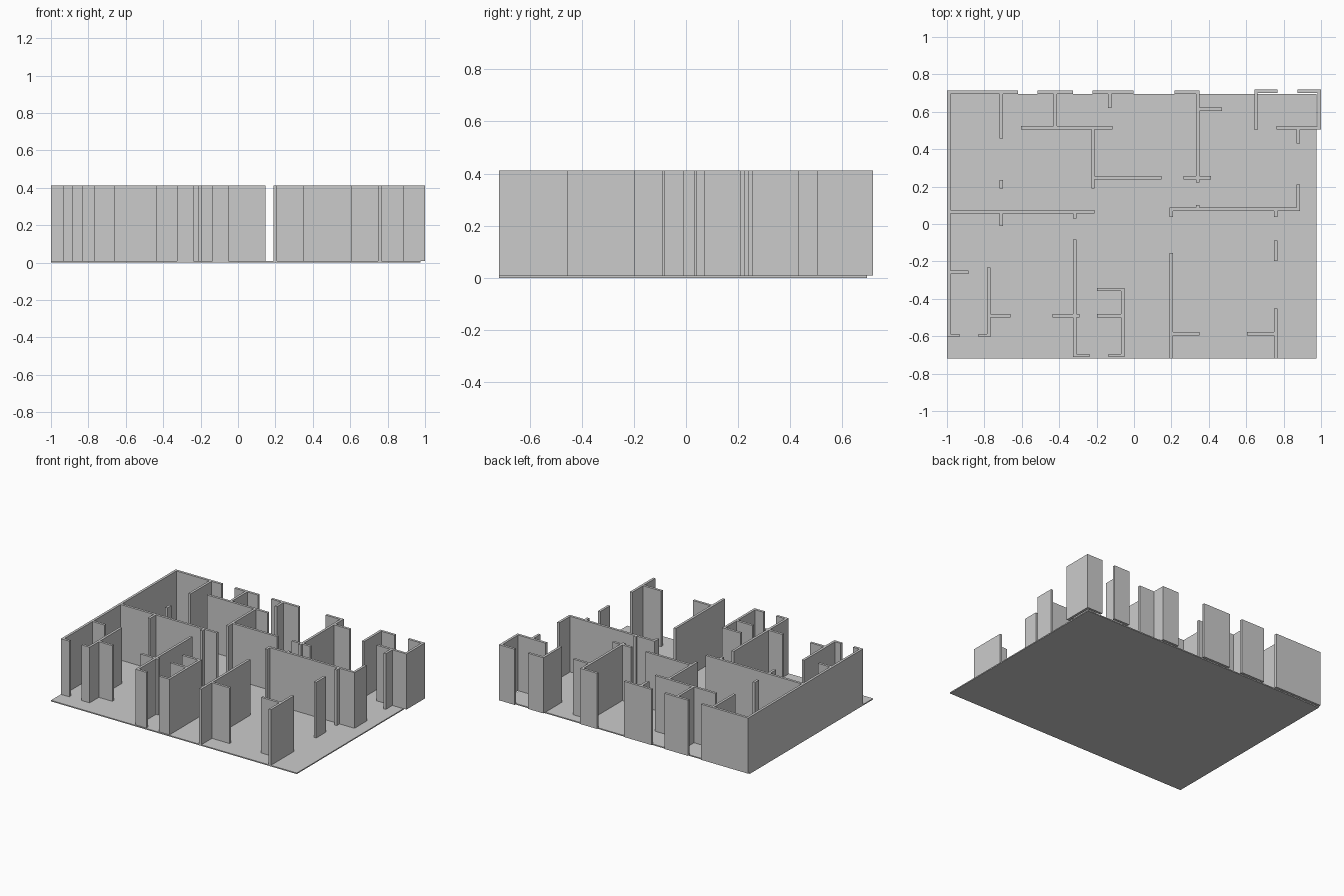
import bpy, bmesh

if "Cube" in bpy.data.objects:
    bpy.data.objects.remove(bpy.data.objects["Cube"])

FLOOR_TOP, WALL_BASE, WALL_TOP = 0.008, 0.01, 0.412
T = 0.018          # wall thickness
H = T / 2

# Walls along x: centre y -> list of (x start, x end)
along_x = [
    (0.705, [(-1, -0.62), (-0.516, -0.326), (-0.222, -0.002), (0.216, 0.35)]),
    (0.709, [(0.643, 0.768), (0.874, 1)]),
    (0.613, [(0.341, 0.471)]),
    (0.514, [(-0.604, -0.116), (0.761, 1)]),
    (0.247, [(-0.22, 0.146), (0.264, 0.413)]),
    (0.079, [(0.19, 0.887)]),
    (0.066, [(-0.991, -0.211)]),
    (-0.257, [(-0.991, -0.886)]),
    (-0.35, [(-0.198, -0.052)]),
    (-0.491, [(-0.777, -0.66), (-0.437, -0.291), (-0.198, -0.061)]),
    (-0.587, [(0.198, 0.35), (0.604, 0.758)]),
    (-0.596, [(-1, -0.932), (-0.832, -0.768)]),
    (-0.703, [(-0.326, -0.238), (-0.137, -0.052)]),
]

# Walls along y: centre x -> list of (y start, y end)
along_y = [
    (-0.991, [(-0.605, 0.714)]),
    (-0.777, [(-0.605, -0.233)]),
    (-0.709, [(0.457, 0.705), (0.19, 0.234), (-0.01, 0.066)]),
    (-0.422, [(0.514, 0.705)]),
    (-0.317, [(-0.712, -0.083), (0.03, 0.066)]),
    (-0.219, [(0.19, 0.514)]),
    (-0.13, [(0.62, 0.705)]),
    (-0.061, [(-0.712, -0.341)]),
    (0.199, [(-0.718, -0.155), (0.038, 0.088)]),
    (0.341, [(0.222, 0.714), (0.079, 0.102)]),
    (0.652, [(0.503, 0.718)]),
    (0.758, [(-0.718, -0.453), (-0.198, -0.088), (0.038, 0.079)]),
    (0.878, [(0.43, 0.514), (0.07, 0.211)]),
    (0.991, [(0.505, 0.718)]),
]


def finish(bm, name):
    bmesh.ops.recalc_face_normals(bm, faces=bm.faces[:])
    mesh = bpy.data.meshes.new(name)
    bm.to_mesh(mesh)
    bm.free()
    obj = bpy.data.objects.new(name, mesh)
    bpy.context.collection.objects.link(obj)


def plan_extrude(name, rects, z0, z1):
    """Merge overlapping plan rectangles into one footprint and extrude it."""
    rects = [tuple(round(v, 4) for v in r) for r in rects]
    xs = sorted({v for r in rects for v in (r[0], r[1])})
    ys = sorted({v for r in rects for v in (r[2], r[3])})
    bm = bmesh.new()
    verts = {}

    def vert(x, y):
        if (x, y) not in verts:
            verts[x, y] = bm.verts.new((x, y, z0))
        return verts[x, y]

    for xa, xb in zip(xs, xs[1:]):
        for ya, yb in zip(ys, ys[1:]):
            cx, cy = (xa + xb) / 2, (ya + yb) / 2
            if any(r[0] < cx < r[1] and r[2] < cy < r[3] for r in rects):
                bm.faces.new([vert(xa, ya), vert(xb, ya), vert(xb, yb), vert(xa, yb)])
    ext = bmesh.ops.extrude_face_region(bm, geom=bm.faces[:], use_keep_orig=True)
    top = [g for g in ext["geom"] if isinstance(g, bmesh.types.BMVert)]
    bmesh.ops.translate(bm, verts=top, vec=(0, 0, z1 - z0))
    bmesh.ops.recalc_face_normals(bm, faces=bm.faces[:])
    bmesh.ops.dissolve_limit(bm, angle_limit=0.02, verts=bm.verts[:], edges=bm.edges[:])
    finish(bm, name)


# Floor slab
plan_extrude("floor", [(-1, 0.975, -0.718, 0.695)], 0, FLOOR_TOP)

# Walls, standing on the slab
walls = [(a, b, y - H, y + H) for y, spans in along_x for a, b in spans]
walls += [(x - H, x + H, a, b) for x, spans in along_y for a, b in spans]
plan_extrude("walls", walls, FLOOR_TOP, WALL_TOP)
